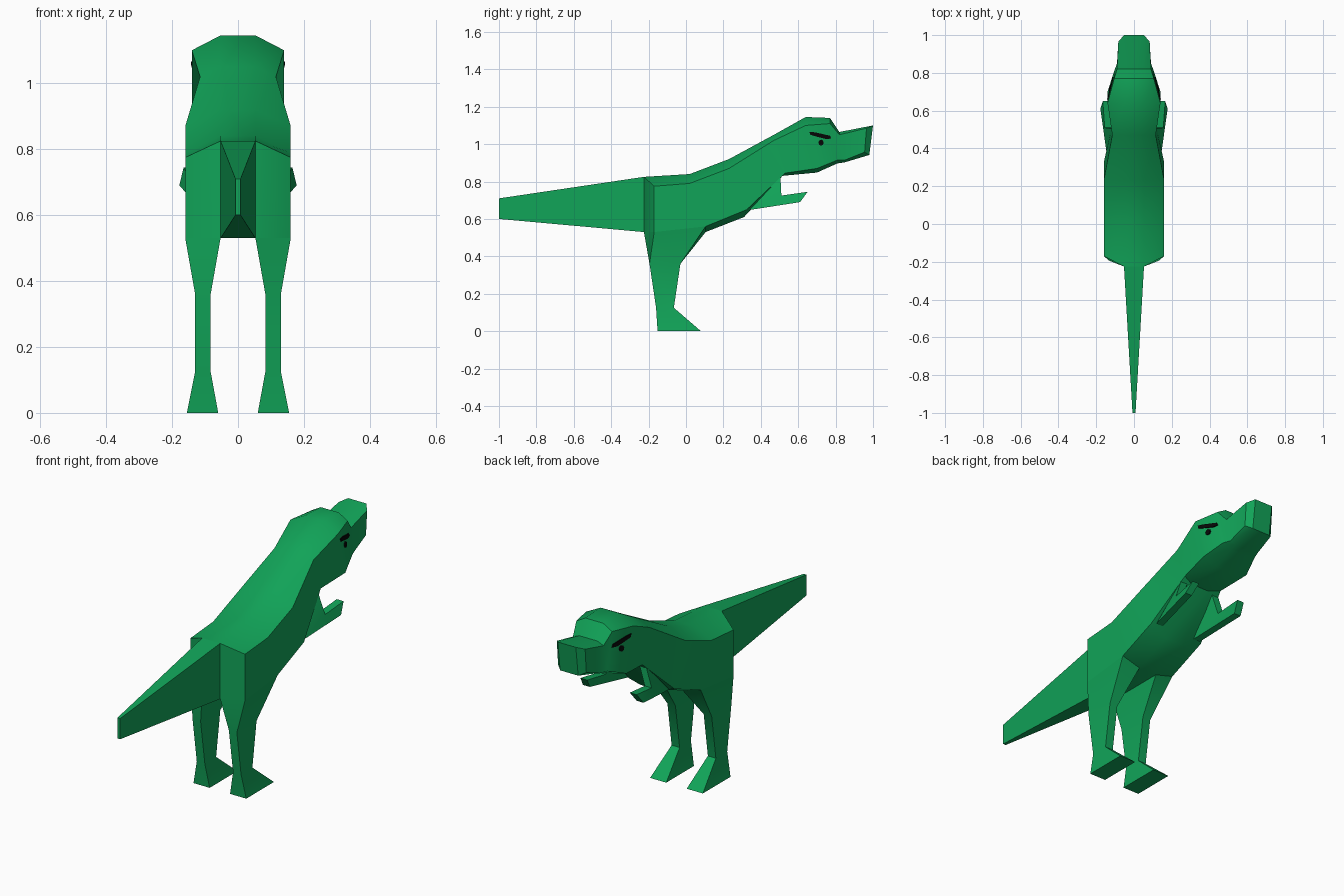
import bpy, bmesh, math

if "Cube" in bpy.data.objects:
    bpy.data.objects.remove(bpy.data.objects["Cube"])


def material(name, rgb):
    m = bpy.data.materials.new(name)
    m.diffuse_color = (*rgb, 1)
    m.use_nodes = True
    m.node_tree.nodes["Principled BSDF"].inputs["Base Color"].default_value = m.diffuse_color
    return m


GREEN = material("green skin", (0.0056, 0.37, 0.098))
BLACK = material("black eye", (0.002, 0.002, 0.002))


def build(name, rings, mat, caps):
    """Loft through equal rings of points, closing the ends with the cap faces."""
    bm = bmesh.new()
    loops = [[bm.verts.new(p) for p in ring] for ring in rings]
    n = len(rings[0])
    for a, b in zip(loops, loops[1:]):
        for i in range(n):
            j = (i + 1) % n
            bm.faces.new((a[i], a[j], b[j], b[i]))
    for loop in (loops[0], loops[-1]):
        for cap in caps:
            bm.faces.new([loop[i] for i in cap])
    bmesh.ops.recalc_face_normals(bm, faces=bm.faces)
    me = bpy.data.meshes.new(name)
    bm.to_mesh(me)
    bm.free()
    me.materials.append(mat)
    ob = bpy.data.objects.new(name, me)
    bpy.context.collection.objects.link(ob)
    bpy.ops.object.select_all(action='DESELECT')
    bpy.context.view_layer.objects.active = ob
    ob.select_set(True)
    bpy.ops.object.shade_smooth_by_angle(angle=math.radians(30))
    return ob


def mirrored(name, rings, mat, caps):
    for side, s in (("right", 1), ("left", -1)):
        build(f"{side}_{name}", [[(s * x, y, z) for x, y, z in r] for r in rings], mat, caps)


# Body and head: ridge (y, z), upper edge (x, y, z), lower edge (y, z), belly (y, z)
sections = [
    ((-0.225, 0.825), (0.16, -0.17, 0.775), (-0.17, 0.53), (-0.225, 0.53)),
    ((0.02, 0.84), (0.16, 0.02, 0.79), (0.105, 0.56), (0.105, 0.53)),
    ((0.23, 0.92), (0.16, 0.23, 0.87), (0.325, 0.65), (0.31, 0.61)),
    ((0.47, 1.05), (0.115, 0.47, 1.02), (0.53, 0.845), (0.51, 0.83)),
    ((0.64, 1.145), (0.14, 0.64, 1.10), (0.70, 0.87), (0.70, 0.848)),
    ((0.77, 1.14), (0.105, 0.77, 1.11), (0.81, 0.915), (0.81, 0.897)),
    ((0.82, 1.065), (0.09, 0.82, 1.05), (0.85, 0.915), (0.85, 0.903)),
    ((1.0, 1.10), (0.083, 0.965, 1.085), (0.955, 0.957), (0.98, 0.942)),
]
body = []
for ridge, (x, y, z), low, belly in sections:
    half = [(0.053, *ridge), (x, y, z), (x, *low), (0.053, *belly)]
    body.append(half + [(-px, py, pz) for px, py, pz in reversed(half)])
build("body_and_head", body, GREEN, [(0, 1, 2, 3), (0, 3, 4, 7), (4, 5, 6, 7)])

# Tail
tail = [[(w, y, t), (w, y, b), (-w, y, b), (-w, y, t)]
        for w, y, t, b in ((0.053, -0.225, 0.825, 0.53), (0.008, -1.0, 0.71, 0.60))]
build("tail", tail, GREEN, [(0, 1, 2, 3)])

# Legs with feet
leg = [[(0.053, -0.225, 0.53), (0.16, -0.17, 0.53), (0.16, 0.105, 0.56), (0.053, 0.105, 0.53)]]
for x0, x1, y0, y1, z in ((0.083, 0.13, -0.195, -0.03, 0.36),
                          (0.083, 0.13, -0.16, -0.065, 0.125),
                          (0.06, 0.155, -0.152, 0.08, 0.0)):
    leg.append([(x0, y0, z), (x1, y0, z), (x1, y1, z), (x0, y1, z)])
mirrored("leg", leg, GREEN, [(0, 1, 2, 3)])

# Small bent arms
arm = [(0.14, 0.34, 0.648), (0.178, 0.61, 0.69), (0.165, 0.65, 0.745),
       (0.155, 0.51, 0.725), (0.12, 0.505, 0.825)]
mirrored("arm", [arm, [(x - 0.04, y, z) for x, y, z in arm]], GREEN, [(0, 1, 3), (1, 2, 3), (0, 3, 4)])


# Eyes and brows: thin plates lying on the sloping cheek plane
def plate(name, outline):
    def ring(off):
        return [(0.14 - 0.27 * (y + 0.26 * (z - 1.1) - 0.64) + off, y, z) for y, z in outline]
    mirrored(name, [ring(0.005), ring(-0.004)], BLACK, [tuple(range(len(outline)))])


plate("brow", [(0.66, 1.066), (0.69, 1.063), (0.77, 1.045), (0.777, 1.03),
               (0.75, 1.027), (0.71, 1.037), (0.665, 1.05)])
plate("eye", [(0.722 + 0.014 * math.cos(a * math.pi / 4), 1.008 + 0.016 * math.sin(a * math.pi / 4))
              for a in range(8)])
